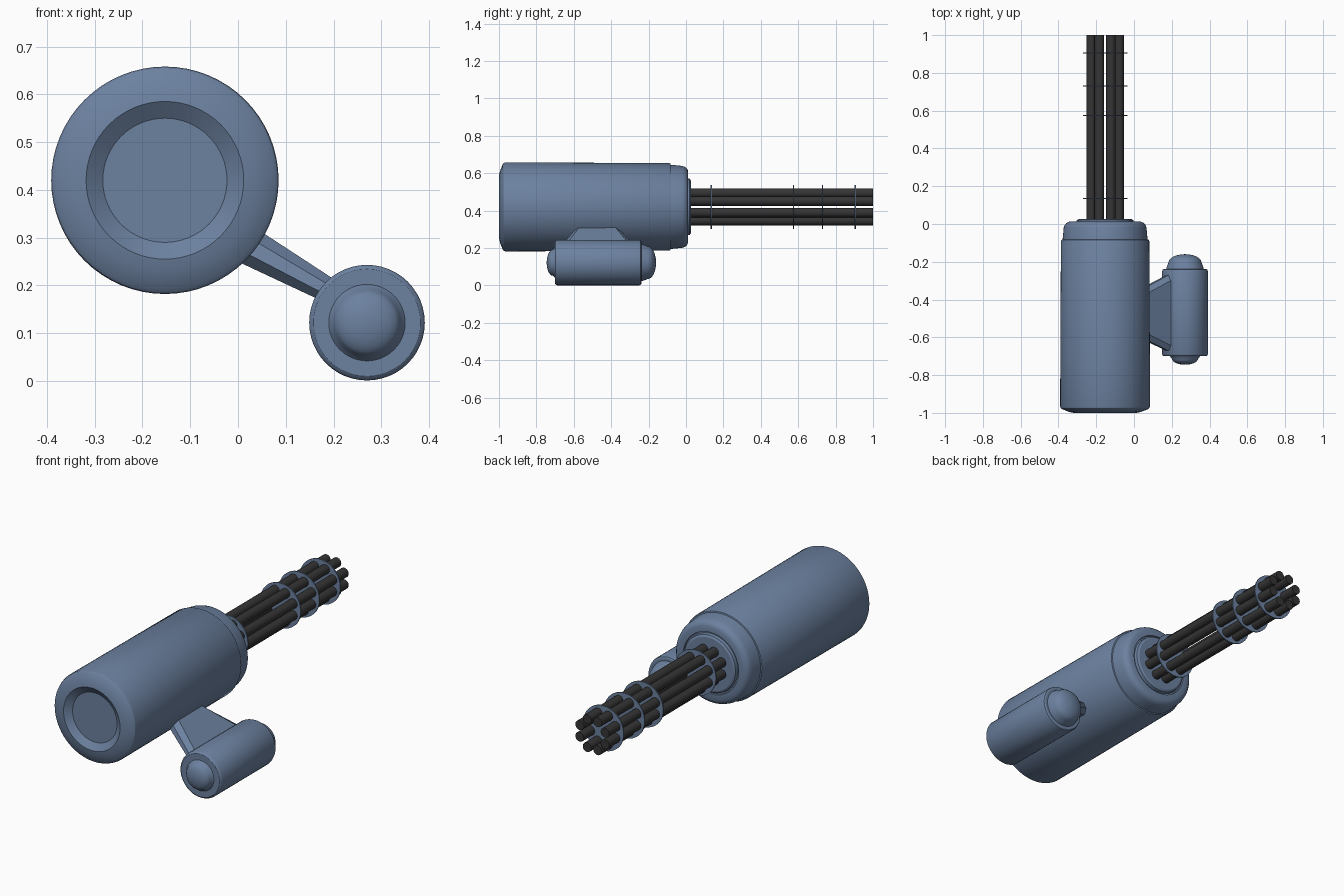
import bpy, bmesh, math
from mathutils import Vector

if "Cube" in bpy.data.objects:
    bpy.data.objects.remove(bpy.data.objects["Cube"])

def material(name, col):
    m = bpy.data.materials.new(name)
    m.diffuse_color = (*col, 1)
    m.use_nodes = True
    m.node_tree.nodes["Principled BSDF"].inputs["Base Color"].default_value = m.diffuse_color
    return m

BLUE = material("blue_steel", (0.15, 0.22, 0.35))
DARK = material("dark_metal", (0.035, 0.035, 0.035))

def finish(name, bm, mat, angle=30):
    bmesh.ops.remove_doubles(bm, verts=bm.verts, dist=1e-5)
    bmesh.ops.recalc_face_normals(bm, faces=bm.faces)
    me = bpy.data.meshes.new(name)
    bm.to_mesh(me)
    bm.free()
    me.materials.append(mat)
    ob = bpy.data.objects.new(name, me)
    bpy.context.collection.objects.link(ob)
    bpy.ops.object.select_all(action='DESELECT')
    ob.select_set(True)
    bpy.context.view_layer.objects.active = ob
    bpy.ops.object.shade_smooth_by_angle(angle=math.radians(angle))
    return ob

def lathe(name, x, z, profile, sides, mat):
    """Revolve (y, radius) points about a y-axis line through x, z."""
    bm = bmesh.new()
    rings = []
    for y, r in profile:
        rings.append([bm.verts.new((x + r * math.cos(2 * math.pi * i / sides), y,
                                    z + r * math.sin(2 * math.pi * i / sides)))
                      for i in range(sides)])
    for a, b in zip(rings, rings[1:]):
        for i in range(sides):
            j = (i + 1) % sides
            bm.faces.new((a[i], a[j], b[j], b[i]))
    bm.faces.new(rings[0])
    bm.faces.new(rings[-1])
    return finish(name, bm, mat)

def dome(y0, y1, r, steps=6):
    """Quarter-ellipse profile from radius r at y0 to the tip at y1."""
    return [(y0 + (y1 - y0) * math.sin(t), max(r * math.cos(t), 0.002))
            for t in (math.pi / 2 * i / steps for i in range(steps + 1))]

CX, CZ = -0.153, 0.42     # main axis
PX, PZ = 0.27, 0.122      # pod axis

# Main motor housing
lathe("main_housing", CX, CZ, [
    (-0.975, 0.13), (-1.0, 0.165), (-0.995, 0.19), (-0.98, 0.228), (-0.974, 0.235),
    (-0.965, 0.238), (-0.7, 0.237), (-0.09, 0.234), (-0.084, 0.231), (-0.082, 0.225),
    (-0.02, 0.219), (-0.005, 0.214), (0.006, 0.204), (0.012, 0.19), (0.012, 0.162),
    (0.004, 0.16), (0.004, 0.153), (0.02, 0.15), (0.026, 0.14)], 64, BLUE)

# Rotating barrels, eight around the axis
for i in range(8):
    a = math.pi / 8 + i * math.pi / 4
    lathe(f"barrel_{i + 1}", CX + 0.08 * math.cos(a), CZ + 0.08 * math.sin(a),
          [(0.0, 0.025), (1.0, 0.025)], 20, DARK)

# Thin barrel clamp discs
for i, y in enumerate((0.135, 0.575, 0.73, 0.905)):
    lathe(f"barrel_clamp_{i + 1}", CX, CZ, [(y - 0.003, 0.118), (y + 0.003, 0.118)], 48, BLUE)

# Side pod with a domed cap at each end
back = dome(-0.712, -0.745, 0.07)[::-1]
front = dome(-0.205, -0.16, 0.088)
lathe("side_pod", PX, PZ, back + [
    (-0.70, 0.08), (-0.70, 0.112), (-0.696, 0.118), (-0.69, 0.121),
    (-0.25, 0.121), (-0.242, 0.118), (-0.238, 0.112), (-0.238, 0.099),
    (-0.225, 0.096)] + front, 48, BLUE)

# Flared strut joining housing and pod: (top xz, bottom xz, y min, y max)
bm = bmesh.new()
sections = []
for (tx, tz), (bx, bz), y0, y1 in (
        ((0.02, 0.331), (-0.02, 0.259), -0.585, -0.365),
        ((0.23, 0.194), (0.20, 0.156), -0.69, -0.25)):
    top, bot = Vector((tx, 0, tz)), Vector((bx, 0, bz))
    ring = []
    for f, inset in ((0, 0.03), (0.3, 0.0), (0.7, 0.0), (1, 0.03)):
        p = top.lerp(bot, f)
        ring.append(Vector((p.x, y0 + inset, p.z)))
    for f, inset in ((1, 0.03), (0.7, 0.0), (0.3, 0.0), (0, 0.03)):
        p = top.lerp(bot, f)
        ring.append(Vector((p.x, y1 - inset, p.z)))
    sections.append([bm.verts.new(p) for p in ring])
a, b = sections
for i in range(8):
    j = (i + 1) % 8
    bm.faces.new((a[i], a[j], b[j], b[i]))
bm.faces.new(a)
bm.faces.new(b)
finish("pod_strut", bm, BLUE)
